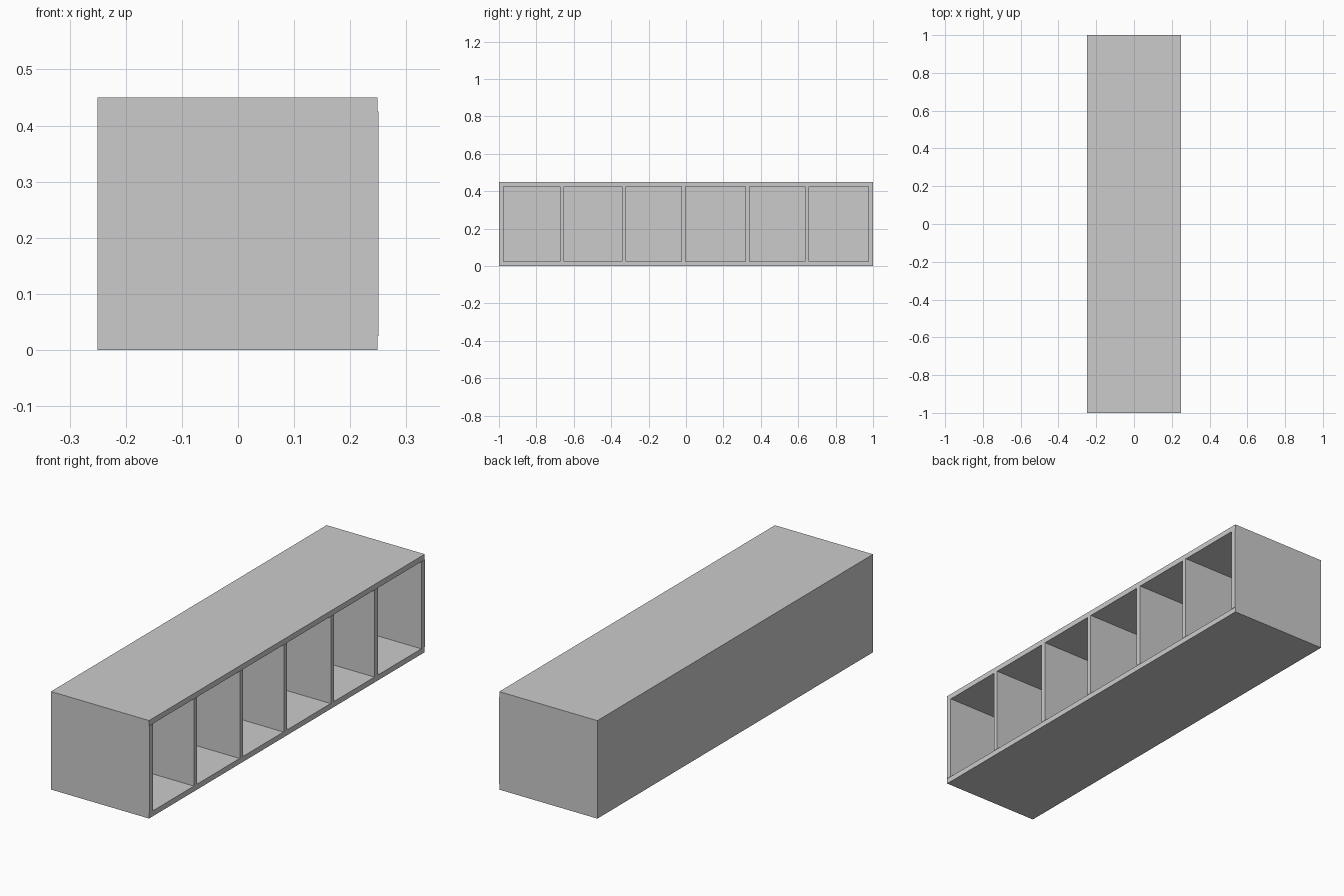
import bpy

if "Cube" in bpy.data.objects:
    bpy.data.objects.remove(bpy.data.objects["Cube"])

T = 0.025          # board thickness
H = 0.45           # overall height
X0, X1 = -0.25, 0.25


def board(name, x, y, z):
    """Box from (min, max) ranges on each axis."""
    bpy.ops.mesh.primitive_cube_add(
        size=1, location=[(a + b) / 2 for a, b in (x, y, z)])
    ob = bpy.context.object
    ob.name = name
    ob.scale = [b - a for a, b in (x, y, z)]
    bpy.ops.object.transform_apply(location=False, rotation=False, scale=True)
    return ob


inner_z = (T, H - T)

# top and bottom boards, set back a hair from the open face
board("bottom_board", (X0, X1 - 0.0015), (-1, 1), (0, T))
board("top_board", (X0, X1 - 0.0015), (-1, 1), (H - T, H))

# closed back
board("back_panel", (X0, X0 + T), (-1, 1), inner_z)

# end panels
board("side_panel_front", (X0 + T, X1), (-1, -1 + T), inner_z)
board("side_panel_rear", (X0 + T, X1), (1 - T, 1), inner_z)

# dividers between the six compartments
for i, y in enumerate((-0.664, -0.332, -0.014, 0.328, 0.646)):
    board(f"divider_{i + 1}", (X0 + T, X1), (y - 0.011, y + 0.011), inner_z)
